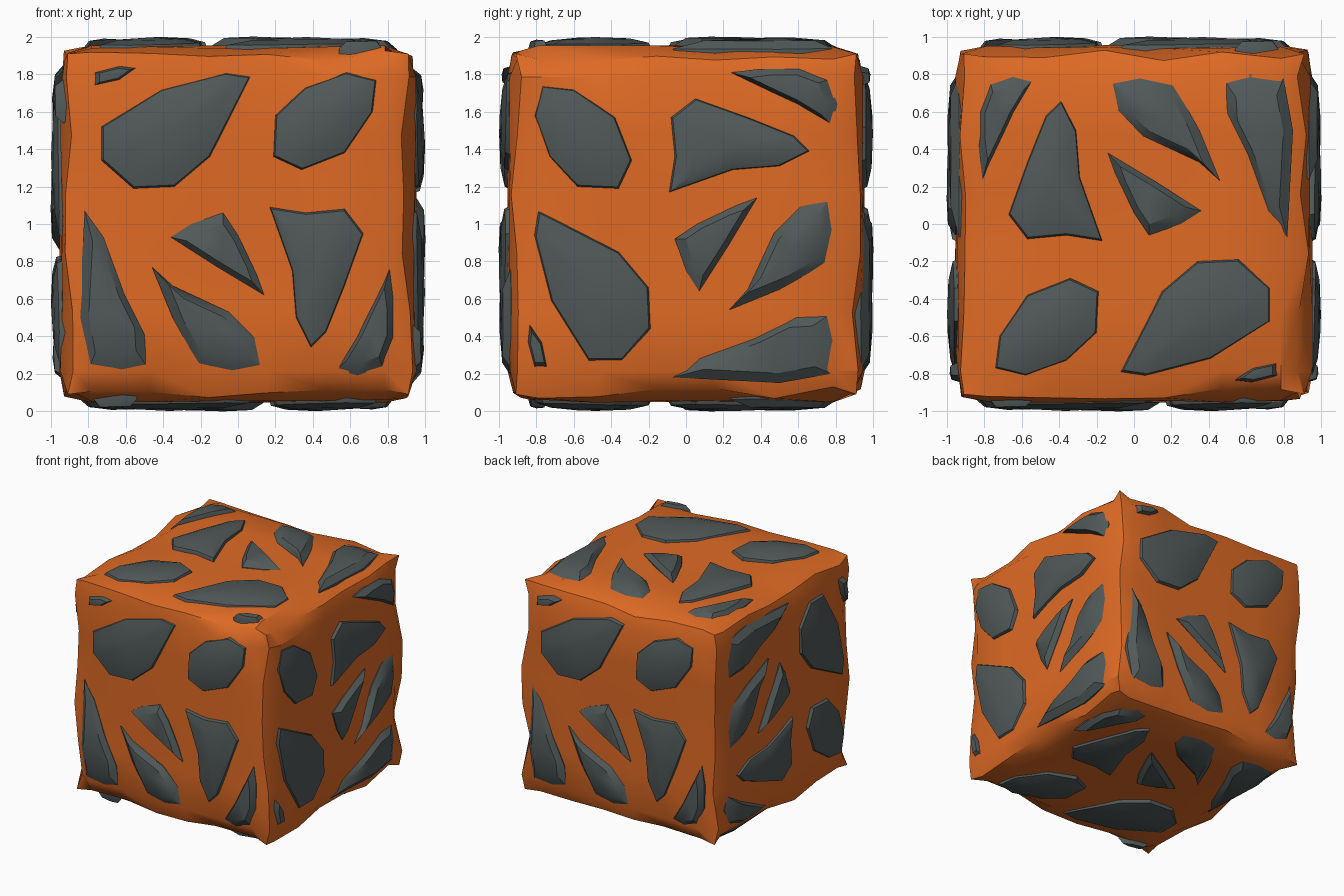
import bpy, bmesh, math, random
from mathutils import Vector

if "Cube" in bpy.data.objects:
    bpy.data.objects.remove(bpy.data.objects["Cube"])

random.seed(4)

def material(name, rgb):
    m = bpy.data.materials.new(name)
    m.diffuse_color = (*rgb, 1)
    m.use_nodes = True
    m.node_tree.nodes["Principled BSDF"].inputs["Base Color"].default_value = m.diffuse_color
    return m

ORANGE = material("molten orange", (0.74, 0.145, 0.018))
GREY = material("slate grey", (0.083, 0.1, 0.1))

def finish(bm, name, mat, angle):
    bmesh.ops.recalc_face_normals(bm, faces=bm.faces)
    me = bpy.data.meshes.new(name)
    bm.to_mesh(me)
    bm.free()
    me.materials.append(mat)
    me.shade_smooth()
    me.set_sharp_from_angle(angle=math.radians(angle))
    ob = bpy.data.objects.new(name, me)
    ob.location.z = 1
    bpy.context.collection.objects.link(ob)

# Molten cube: gridded box, edges pulled in unevenly, faces slightly lumpy
bm = bmesh.new()
bmesh.ops.create_cube(bm, size=2)
bmesh.ops.subdivide_edges(bm, edges=bm.edges[:], cuts=6, use_grid_fill=True)
for v in bm.verts:
    outer = [abs(c) > 0.99 for c in v.co]
    for i in range(3):
        s = math.copysign(1, v.co[i])
        if not outer[i]:
            v.co[i] *= 1.1
        elif sum(outer) == 1:
            v.co[i] = s * random.uniform(0.938, 0.956)
        elif sum(outer) == 2:
            v.co[i] = s * random.uniform(0.87, 0.935)
        else:
            v.co[i] = s * 0.91
finish(bm, "molten_cube", ORANGE, 35)

# Rock outlines on one face (across, up), measured from the face centre
OUTLINES = [
    [(-.73, .52), (-.41, .72), (-.06, .81), (.07, .79), (-.15, .36), (-.34, .2), (-.56, .19), (-.73, .34)],
    [(.2, .58), (.36, .73), (.58, .81), (.74, .77), (.72, .6), (.57, .38), (.34, .29), (.19, .36)],
    [(.17, .09), (.36, .06), (.57, .08), (.67, -.05), (.57, -.33), (.47, -.58), (.39, -.66), (.31, -.5), (.29, -.25)],
    [(-.77, .74), (-.77, .81), (-.63, .845), (-.54, .835), (-.63, .77)],
    [(-.82, .07), (-.72, -.07), (-.61, -.37), (-.5, -.59), (-.49, -.76), (-.62, -.8), (-.8, -.78), (-.85, -.5)],
    [(-.46, -.23), (-.35, -.33), (-.05, -.47), (.09, -.61), (.14, -.77), (-.02, -.8), (-.21, -.75), (-.35, -.5)],
    [(-.36, -.07), (-.25, 0), (-.08, .06), (0, -.06), (.1, -.27), (.14, -.38), (-.11, -.23)],
    [(.81, -.24), (.7, -.47), (.64, -.6), (.53, -.78), (.64, -.81), (.77, -.76), (.83, -.6), (.83, -.4)],
]
# (scale about the centre, height) of the rings: domed rocks and bevelled shards
DOMED = [(1, 0.88), (1, 0.955), (0.97, 0.972), (0.65, 0.993)]
SHARD = [(1, 0.88), (1, 0.955), (0.7, 0.995)]

X, Y, Z = Vector((1, 0, 0)), Vector((0, 1, 0)), Vector((0, 0, 1))
FACES = {"front": (X, Z), "back": (-X, Z), "top": (-X, -Y),
         "bottom": (X, -Y), "right": (Z, -Y), "left": (-Z, -Y)}

# The same rock layout, turned to suit each of the six faces
for side, (u, v) in FACES.items():
    n = u.cross(v)
    bm = bmesh.new()

    def point(a, b, h):
        drop = 0.04 * max(abs(a), abs(b)) ** 4
        return bm.verts.new(u * a + v * b + n * (h - drop))

    for k, outline in enumerate(OUTLINES):
        ca = sum(p[0] for p in outline) / len(outline)
        cb = sum(p[1] for p in outline) / len(outline)
        rings = [[point(ca + (a - ca) * s, cb + (b - cb) * s, h) for a, b in outline]
                 for s, h in (DOMED if k < 3 else SHARD)]
        tip = point(ca, cb, 1.002)
        count = len(outline)
        for i in range(count):
            j = (i + 1) % count
            for lo, hi in zip(rings, rings[1:]):
                bm.faces.new((lo[i], lo[j], hi[j], hi[i]))
            bm.faces.new((rings[-1][i], rings[-1][j], tip))
        bm.faces.new(rings[0][::-1])
    finish(bm, side + "_rocks", GREY, 32)
